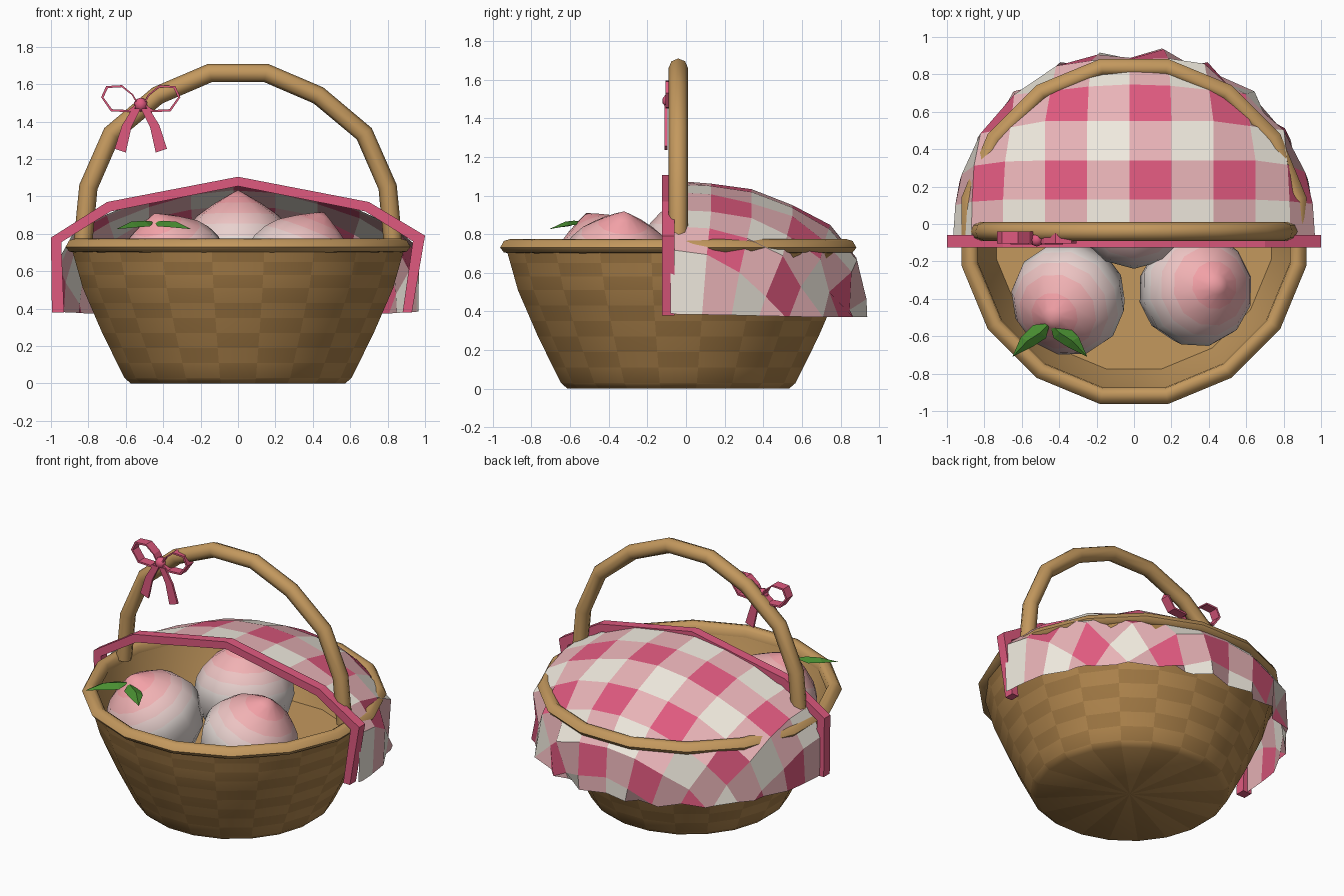
import bpy, bmesh, math
from mathutils import Vector

if "Cube" in bpy.data.objects:
    bpy.data.objects.remove(bpy.data.objects["Cube"])

CY = -0.04  # basket axis in y


def mat(name, r, g, b):
    m = bpy.data.materials.new(name)
    m.diffuse_color = [(c / 255) ** 2.2 for c in (r, g, b)] + [1]
    m.use_nodes = True
    m.node_tree.nodes["Principled BSDF"].inputs["Base Color"].default_value = m.diffuse_color
    return m


TAN = mat("tan", 194, 151, 94)
WEAVE = [mat("weave_a", 178, 135, 80), mat("weave_b", 162, 122, 71)]
PINK = mat("pink", 222, 90, 126)
BLUSH = mat("blush", 232, 178, 182)
CREAM = mat("cream", 240, 234, 222)
FRUIT = [mat("fruit_%d" % i, *c) for i, c in enumerate(
    [(228, 218, 214), (232, 208, 205), (236, 194, 193), (240, 176, 178), (243, 160, 166)])]
GREEN = mat("green", 74, 140, 52)


def finish(name, bm, mats, smooth=None):
    bmesh.ops.remove_doubles(bm, verts=bm.verts[:], dist=1e-5)
    me = bpy.data.meshes.new(name)
    bm.to_mesh(me)
    bm.free()
    for m in mats:
        me.materials.append(m)
    if smooth:
        me.polygons.foreach_set("use_smooth", [True] * len(me.polygons))
        me.set_sharp_from_angle(angle=math.radians(smooth))
    ob = bpy.data.objects.new(name, me)
    bpy.context.collection.objects.link(ob)
    return ob


def skin(bm, rings, pick=lambda row, col: 0, wrap=False, closed=True):
    """Join successive rings of points with quads."""
    vs = [[bm.verts.new(p) for p in ring] for ring in rings]
    rows, cols = len(vs), len(vs[0])
    for a in range(rows if wrap else rows - 1):
        for b in range(cols if closed else cols - 1):
            q = (vs[a][b], vs[a][(b + 1) % cols],
                 vs[(a + 1) % rows][(b + 1) % cols], vs[(a + 1) % rows][b])
            bm.faces.new(q).material_index = pick(a, b)
    return vs


def ring(r, z, n=16):
    """n-sided ring with a flat side to the front."""
    return [(r * math.cos(a), CY + r * math.sin(a), z)
            for a in ((k + 0.5) * 2 * math.pi / n for k in range(n))]


# basket: woven outer wall with base
bm = bmesh.new()
key = [(0.03, 0.615), (0.27, 0.735), (0.51, 0.84), (0.72, 0.90)]
prof = [(0.58, 0.0)]
for (z0, r0), (z1, r1) in zip(key, key[1:]):
    prof += [(r0 + (r1 - r0) * k / 3, z0 + (z1 - z0) * k / 3) for k in range(3)]
prof.append(key[-1][::-1])
vs = skin(bm, [ring(r, z, 20) for r, z in prof], lambda a, b: (a + b) % 2)
c = bm.verts.new((0, CY, 0))
for b in range(20):
    bm.faces.new((vs[0][b], c, vs[0][(b + 1) % 20])).material_index = b % 2
finish("basket_wall", bm, WEAVE, 120)

# basket lining and floor, facing inward
bm = bmesh.new()
vs = skin(bm, [ring(r, z) for r, z in [(0.865, 0.76), (0.82, 0.57), (0.75, 0.37)]])
floor = bm.faces.new(vs[-1])
floor.normal_update()
if floor.normal.z < 0:
    floor.normal_flip()
bmesh.ops.reverse_faces(bm, faces=[f for f in bm.faces if f is not floor and
                                   (f.normal_update() or f.normal.xy.dot(f.calc_center_median().xy) > 0)])
finish("basket_lining", bm, [TAN], 30)

# rim
bm = bmesh.new()
rim = [(0.88, 0.70), (0.92, 0.705), (0.94, 0.73), (0.92, 0.765),
       (0.885, 0.775), (0.855, 0.755), (0.85, 0.71)]
skin(bm, [ring(r, z) for r, z in rim], wrap=True)
bmesh.ops.recalc_face_normals(bm, faces=bm.faces[:])
finish("rim", bm, [TAN], 60)

# handle: 8-sided tube along an arch
half = [(0.83, 0.74), (0.80, 1.05), (0.675, 1.335), (0.43, 1.54), (0.15, 1.66)]
path = [Vector((-x, 0, z)) for x, z in half] + [Vector((x, 0, z)) for x, z in half[::-1]]
rings = []
for i, p in enumerate(path):
    t = (path[min(i + 1, 9)] - path[max(i - 1, 0)]).normalized()
    n = Vector((-t.z, 0, t.x))
    rings.append([p + Vector((0, CY, 0)) + 0.05 * (n * math.cos(a) + Vector((0, math.sin(a), 0)))
                  for a in (k * math.pi / 4 for k in range(8))])
bm = bmesh.new()
vs = skin(bm, rings)
bm.faces.new(vs[0])
bm.faces.new(vs[-1])
bmesh.ops.recalc_face_normals(bm, faces=bm.faces[:])
finish("handle", bm, [TAN], 50)

# peaches: pointed lathes tilted toward their tips
shape = [(0, -0.29), (0.16, -0.26), (0.27, -0.15), (0.31, 0.0), (0.30, 0.07), (0.265, 0.14),
         (0.215, 0.20), (0.13, 0.26), (0.055, 0.305), (0, 0.335)]
tone = [0, 0, 0, 0, 1, 2, 3, 4, 4]
for name, pos, tip in [("left", (-0.35, -0.4, 0.61), (-0.45, -0.52, 0.92)),
                       ("right", (0.33, -0.35, 0.61), (0.46, -0.32, 0.92)),
                       ("back", (0, 0.07, 0.70), (0, 0.09, 1.03))]:
    q = (Vector(tip) - Vector(pos)).to_track_quat('Z', 'Y')
    bm = bmesh.new()
    skin(bm, [[Vector(pos) + q @ Vector((r * math.cos(k * math.pi / 6), r * math.sin(k * math.pi / 6), h))
               for k in range(12)] for r, h in shape], lambda a, b: tone[a])
    bmesh.ops.dissolve_degenerate(bm, edges=bm.edges[:], dist=1e-5)
    finish("peach_" + name, bm, FRUIT, 60)

# leaves: folded blades spreading from the left peach's tip
bm = bmesh.new()
for s in (-1, 1):
    blade = [((0, -0.53, 0.865),) * 3,
             ((s * 0.02, -0.61, 0.84), (s * 0.05, -0.58, 0.87), (s * 0.09, -0.54, 0.85)),
             ((s * 0.09, -0.655, 0.835), (s * 0.12, -0.625, 0.865), (s * 0.155, -0.605, 0.845)),
             ((s * 0.20, -0.71, 0.825),) * 3]
    skin(bm, [[Vector(p) + Vector((-0.45, 0, 0)) for p in row] for row in blade], closed=False)
bmesh.ops.dissolve_degenerate(bm, edges=bm.edges[:], dist=1e-5)
finish("leaves", bm, [GREEN])

# gingham cloth: flat checked grid, trimmed round, then draped over the rim
DRAPE = [(0, 0, 1.085), (0.4, 0.4, 1.03), (0.76, 0.76, 0.88), (1.06, 0.96, 0.64), (1.33, 0.955, 0.37)]
bm = bmesh.new()
skin(bm, [[(-0.025 + 0.225 * j, -0.04 + 0.21 * k, 0) for j in range(-7, 8)] for k in range(8)],
     lambda k, j: (k + 1) % 2 + (j + 1) % 2, closed=False)
for i in range(-1, 13):
    a = math.radians(i * 15 + 7.5)
    n = Vector((math.cos(a), math.sin(a), 0))
    bmesh.ops.bisect_plane(bm, geom=bm.verts[:] + bm.edges[:] + bm.faces[:], dist=1e-4,
                           plane_co=n * 1.33, plane_no=n, clear_outer=True)
bmesh.ops.remove_doubles(bm, verts=bm.verts[:], dist=0.03)
for v in bm.verts:
    s, a = min(v.co.length, 1.33), math.atan2(v.co.y, v.co.x)
    side = abs(math.cos(a)) ** 6
    for (s0, r0, z0), (s1, r1, z1) in zip(DRAPE, DRAPE[1:]):
        if s <= s1:
            f = (s - s0) / (s1 - s0)
            r, z = r0 + (r1 - r0) * f, z0 + (z1 - z0) * f
            break
    z += side * 0.14 * max(0, 1 - abs(s - 1.06) / 0.3)
    if s > 0.95:
        r += 0.035 * min(1, (s - 0.95) / 0.3) * math.cos(22 * a) * (1 - side) + 0.01 * side
    y = -0.08 if v.co.y < -0.03 else CY + r * math.sin(a)
    v.co = (r * math.cos(a), y, z)
finish("gingham_cloth", bm, [PINK, BLUSH, CREAM])

# trim along the cloth's front edge
outer = [(-0.995, 0.38), (-1.0, 0.78), (-0.70, 0.97), (0, 1.105), (0.70, 0.97), (1.0, 0.79), (0.93, 0.38)]
inner = [(-0.93, 0.38), (-0.945, 0.755), (-0.68, 0.92), (0, 1.055), (0.68, 0.92), (0.935, 0.76), (0.88, 0.38)]


def ribbon(bm, out, inn, y0, y1, wrap=False):
    vs = skin(bm, [[(a, y0, b), (a, y1, b), (c, y1, d), (c, y0, d)]
                   for (a, b), (c, d) in zip(out, inn)], wrap=wrap)
    if not wrap:
        bm.faces.new(vs[0])
        bm.faces.new(vs[-1])
    bmesh.ops.recalc_face_normals(bm, faces=bm.faces[:])


bm = bmesh.new()
ribbon(bm, outer, inner, -0.125, -0.06)
finish("cloth_trim", bm, [PINK])

# bow: mirrored loops and tails plus a knot
BX = -0.52
loop = [(0.01, 1.49), (0.06, 1.45), (0.16, 1.455), (0.212, 1.53), (0.185, 1.59), (0.10, 1.595), (0.04, 1.545)]
bm = bmesh.new()
for s in (-1, 1):
    out = [(BX + s * x, z) for x, z in loop]
    inn = [(BX + s * (0.105 + (x - 0.105) * 0.88), 1.525 + (z - 1.525) * 0.84) for x, z in loop]
    ribbon(bm, out, inn, -0.105, -0.04, wrap=True)
    ribbon(bm, [(BX + s * x, z) for x, z in [(0.0, 1.47), (0.05, 1.37), (0.08, 1.235)]],
           [(BX + s * x, z) for x, z in [(0.045, 1.47), (0.10, 1.38), (0.14, 1.255)]], -0.11, -0.095)
finish("bow", bm, [PINK])
bm = bmesh.new()
bmesh.ops.create_uvsphere(bm, u_segments=8, v_segments=5, radius=0.038)
bmesh.ops.translate(bm, verts=bm.verts[:], vec=(BX, -0.085, 1.49))
finish("bow_knot", bm, [PINK], 40)
